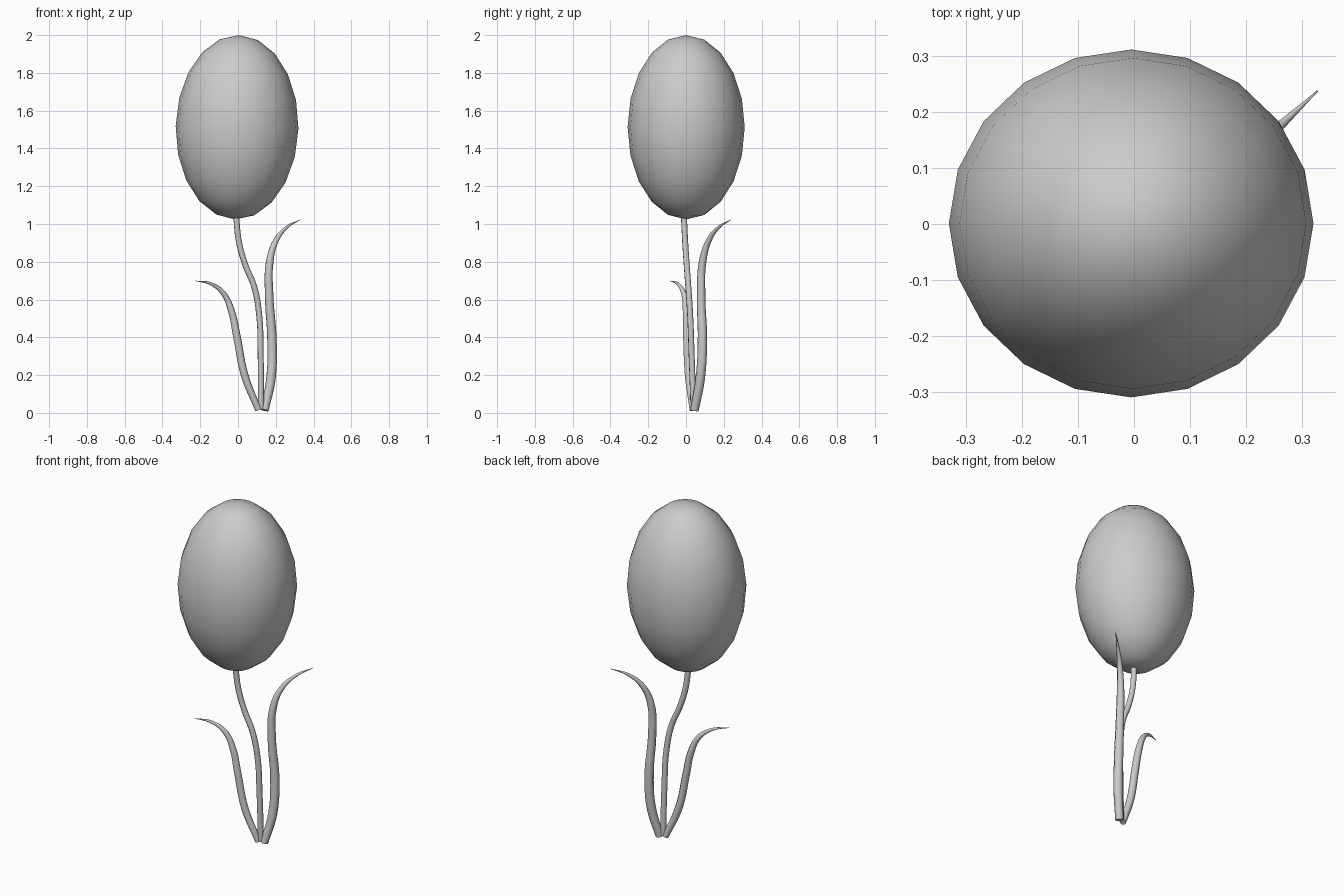
import bpy
from math import radians

if "Cube" in bpy.data.objects:
    bpy.data.objects.remove(bpy.data.objects["Cube"])


def tube(name, points, radius):
    """Round tapered tube through points of (x, y, z, relative thickness)."""
    cu = bpy.data.curves.new(name, 'CURVE')
    cu.dimensions = '3D'
    cu.bevel_depth = radius
    cu.bevel_resolution = 2
    cu.resolution_u = 6
    cu.use_fill_caps = True
    sp = cu.splines.new('BEZIER')
    sp.bezier_points.add(len(points) - 1)
    for bp, (x, y, z, r) in zip(sp.bezier_points, points):
        bp.co = (x, y, z)
        bp.radius = r
        bp.handle_left_type = bp.handle_right_type = 'AUTO'
    ob = bpy.data.objects.new(name, cu)
    bpy.context.collection.objects.link(ob)
    bpy.ops.object.select_all(action='DESELECT')
    ob.select_set(True)
    bpy.context.view_layer.objects.active = ob
    bpy.ops.object.convert(target='MESH')
    bpy.ops.object.shade_smooth_by_angle(angle=radians(50))


# Flower bud: slightly tilted, stretched low-poly sphere
bpy.ops.mesh.primitive_uv_sphere_add(segments=20, ring_count=10, radius=1,
                                     location=(-0.005, 0.001, 1.512),
                                     rotation=(0, radians(1.2), 0))
bud = bpy.context.object
bud.name = "flower_bud"
bud.scale = (0.325, 0.31, 0.488)
bpy.ops.object.shade_smooth()

# Stem
tube("stem", [
    (0.122, 0.04, 0.02, 1), (0.12, 0.03, 0.3, 1), (0.112, 0.022, 0.52, 1),
    (0.085, 0.012, 0.67, 1), (0.04, 0.004, 0.78, 1), (0.006, -0.004, 0.9, 1),
    (-0.01, -0.011, 1.04, 1)], 0.016)

# Tall leaf, curling to the back right
tube("tall_leaf", [
    (0.14, 0.045, 0.014, 0.9), (0.174, 0.075, 0.18, 1), (0.18, 0.087, 0.38, 1),
    (0.165, 0.08, 0.62, 0.9), (0.168, 0.088, 0.8, 0.8),
    (0.2, 0.12, 0.91, 0.6), (0.255, 0.17, 0.98, 0.35),
    (0.327, 0.237, 1.022, 0.05)], 0.025)

# Short leaf, curling to the front left
tube("short_leaf", [
    (0.108, 0.036, 0.016, 0.85), (0.035, 0.014, 0.2, 1), (-0.005, 0.005, 0.4, 1),
    (-0.035, 0.001, 0.54, 0.9), (-0.075, -0.012, 0.63, 0.7),
    (-0.14, -0.042, 0.682, 0.4), (-0.224, -0.084, 0.699, 0.05)], 0.021)
